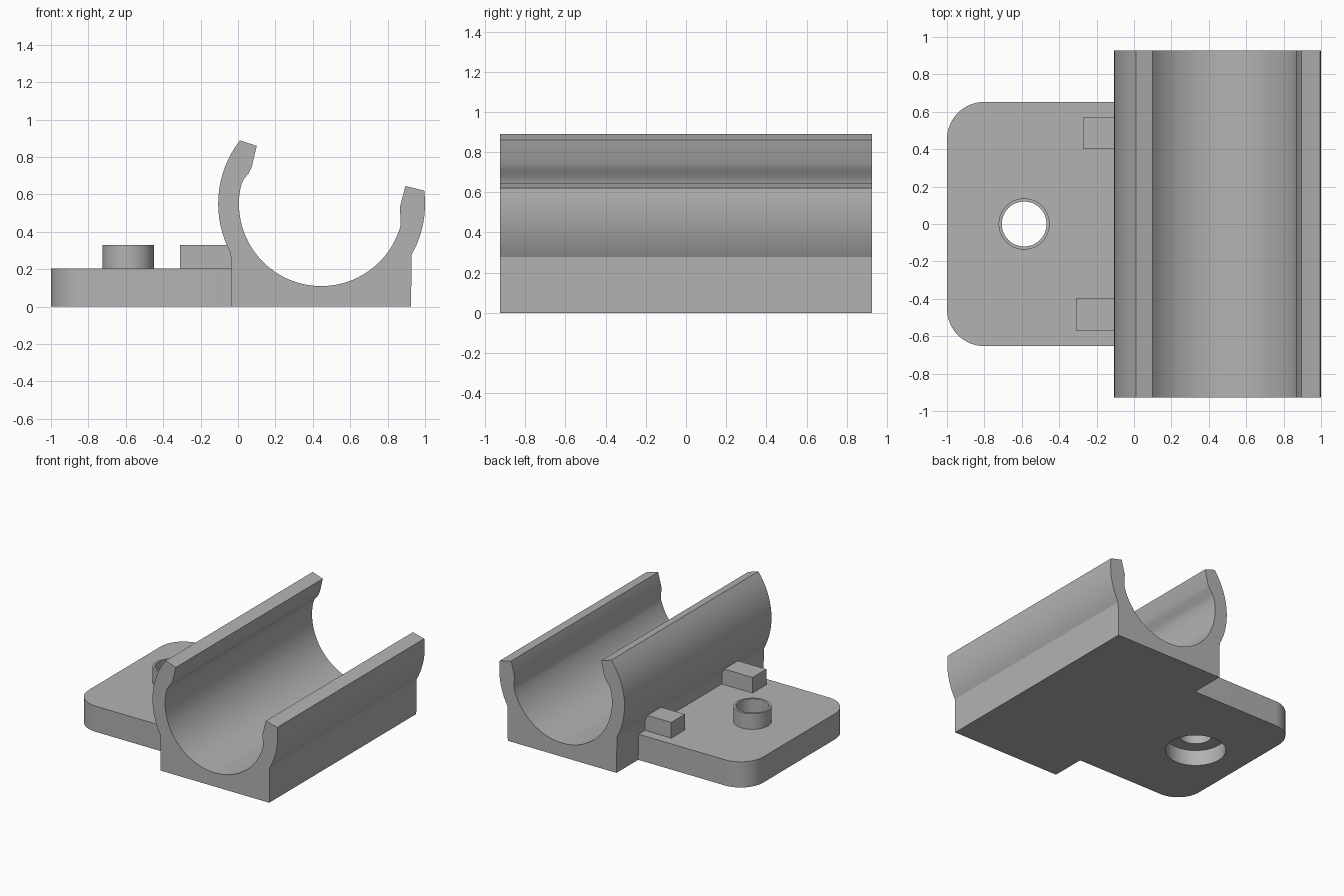
import bpy, bmesh, math
from mathutils import Vector

if "Cube" in bpy.data.objects:
    bpy.data.objects.remove(bpy.data.objects["Cube"])

grey = bpy.data.materials.new("light_grey")
grey.diffuse_color = (0.45, 0.45, 0.45, 1)
grey.use_nodes = True
grey.node_tree.nodes["Principled BSDF"].inputs["Base Color"].default_value = grey.diffuse_color


def arc(cx, cy, r, a0, a1, n):
    """Points along an arc, angles in degrees."""
    angles = [math.radians(a0 + (a1 - a0) * i / n) for i in range(n + 1)]
    return [(cx + r * math.cos(a), cy + r * math.sin(a)) for a in angles]


def prism(name, pts, lo, hi, axis="z"):
    """Extrude a closed 2D outline along y (outline is x,z) or z (outline is x,y)."""
    bm = bmesh.new()
    place = (lambda p: (p[0], lo, p[1])) if axis == "y" else (lambda p: (p[0], p[1], lo))
    face = bm.faces.new([bm.verts.new(place(p)) for p in pts])
    ext = bmesh.ops.extrude_face_region(bm, geom=[face])
    move = Vector((0, hi - lo, 0)) if axis == "y" else Vector((0, 0, hi - lo))
    bmesh.ops.translate(bm, vec=move, verts=[v for v in ext["geom"] if isinstance(v, bmesh.types.BMVert)])
    bmesh.ops.recalc_face_normals(bm, faces=bm.faces)
    mesh = bpy.data.meshes.new(name)
    bm.to_mesh(mesh)
    bm.free()
    mesh.materials.append(grey)
    obj = bpy.data.objects.new(name, mesh)
    bpy.context.collection.objects.link(obj)
    return obj


def rect(x0, x1, y0, y1):
    return [(x0, y0), (x1, y0), (x1, y1), (x0, y1)]


def combine(target, other, operation):
    mod = target.modifiers.new("combine", "BOOLEAN")
    mod.operation, mod.solver, mod.object = operation, "EXACT", other
    bpy.context.view_layer.objects.active = target
    bpy.ops.object.modifier_apply(modifier=mod.name)
    bpy.data.objects.remove(other)


# Open pipe clip: square foot, round outer walls, flared lips
profile = [(-0.035, 0.0)]
profile += arc(0.447, 0.55, 0.553, 208.5, 142.2, 16)
profile += [(0.10, 0.86), (0.073, 0.745), (0.055, 0.71), (0.03, 0.68)]
profile += arc(0.445, 0.55, 0.44, 167, 345, 44)
profile += [(0.87, 0.46), (0.865, 0.53), (0.895, 0.645)]
profile += arc(0.447, 0.55, 0.553, 7.3, -29.5, 10)
profile += [(0.925, 0.0)]
bracket = prism("pipe_clip_bracket", profile, -0.927, 0.927, "y")

# Mounting plate with two rounded outer corners
outline = [(0.0, -0.653), (0.0, 0.653)]
outline += arc(-0.8, 0.453, 0.2, 90, 180, 14)
outline += arc(-0.8, -0.453, 0.2, 180, 270, 14)
combine(bracket, prism("plate", outline, 0, 0.205), "UNION")

# Two stop blocks against the clip wall
for x, y0, y1 in ((-0.27, 0.4, 0.572), (-0.31, -0.57, -0.397)):
    combine(bracket, prism("stop_block", rect(x, 0.01, y0, y1), 0.15, 0.33), "UNION")

# Hollow post, through hole and wide recess underneath
HX = -0.587
for name, r, lo, hi, op in (("post", 0.137, 0.15, 0.33, "UNION"),
                            ("screw_hole", 0.12, -0.1, 0.5, "DIFFERENCE"),
                            ("screw_recess", 0.22, -0.1, 0.125, "DIFFERENCE")):
    combine(bracket, prism(name, arc(HX, 0, r, 0, 352.5, 47), lo, hi), op)

# Smooth curved walls, crisp edges
bpy.ops.object.select_all(action="DESELECT")
bracket.select_set(True)
bpy.context.view_layer.objects.active = bracket
bpy.ops.object.shade_smooth_by_angle(angle=math.radians(25))
